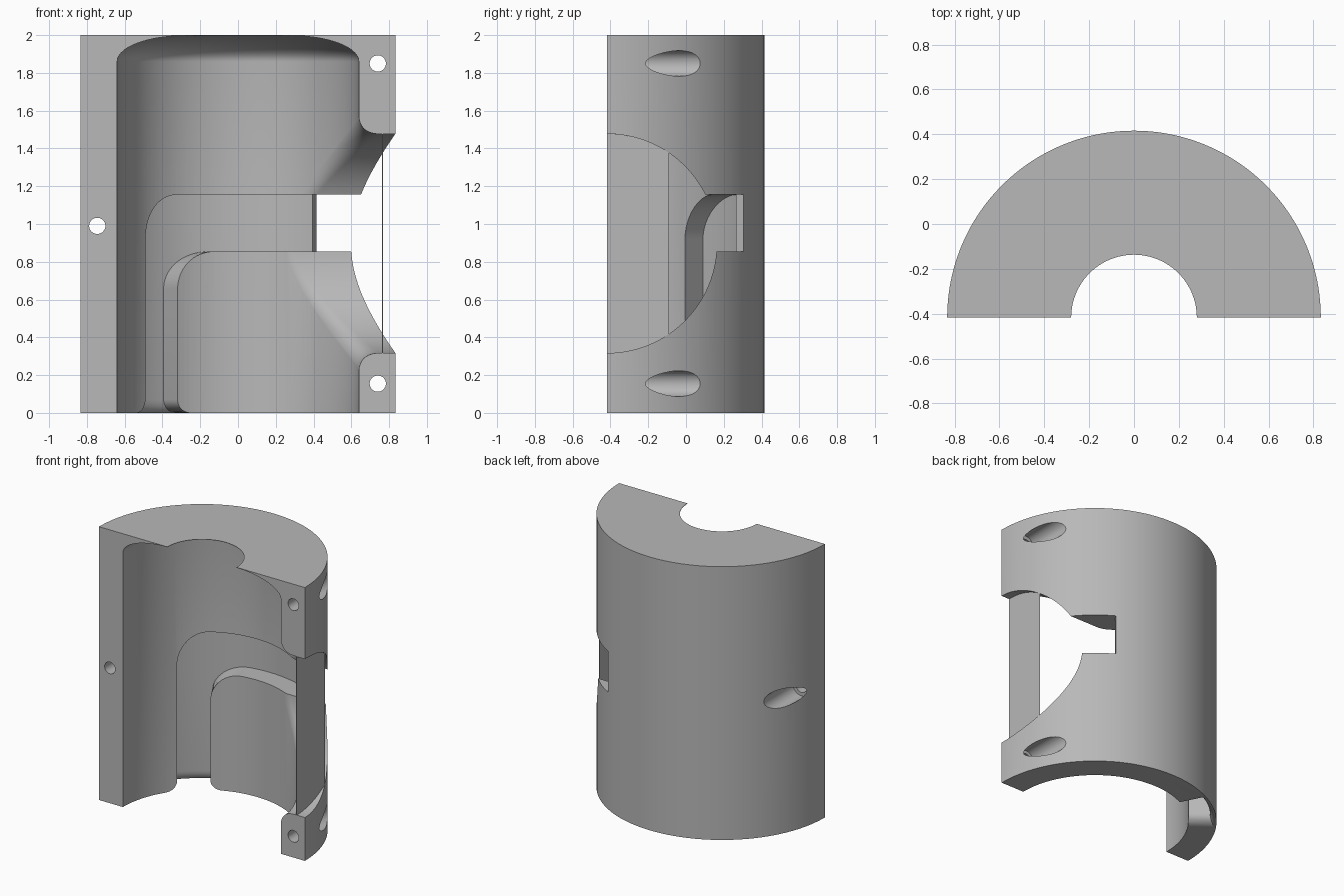
import bpy, bmesh, math
from math import sin, cos, radians, sqrt, pi

cube = bpy.data.objects.get("Cube")
if cube:
    bpy.data.objects.remove(cube)

R_OUT, R_IN, H = 0.833, 0.64, 2.0
Y0 = -0.417                  # flat front plane, also the cylinder axis
PORT_R, PORT_Z = 0.58, 0.897  # side opening
FILLET = 0.11

grey = bpy.data.materials.new("plain grey")
grey.use_nodes = True
grey.diffuse_color = (0.48, 0.48, 0.48, 1)
grey.node_tree.nodes["Principled BSDF"].inputs["Base Color"].default_value = (0.48, 0.48, 0.48, 1)


def loft(name, rings, cyclic=False):
    """Skin a list of equally long closed rings; cap the ends unless cyclic."""
    bm = bmesh.new()
    rows = [[bm.verts.new(p) for p in ring] for ring in rings]
    pairs = list(zip(rows, rows[1:])) + ([(rows[-1], rows[0])] if cyclic else [])
    n = len(rows[0])
    for a, b in pairs:
        for i in range(n):
            j = (i + 1) % n
            bm.faces.new((a[i], a[j], b[j], b[i]))
    if not cyclic:
        bm.faces.new(rows[0])
        bm.faces.new(rows[-1])
    bmesh.ops.recalc_face_normals(bm, faces=bm.faces)
    me = bpy.data.meshes.new(name)
    bm.to_mesh(me)
    bm.free()
    ob = bpy.data.objects.new(name, me)
    bpy.context.collection.objects.link(ob)
    me.materials.append(grey)
    return ob


def polar(r, deg, z):
    """Point at an angle measured from the back, positive toward +x."""
    return (r * sin(radians(deg)), Y0 + r * cos(radians(deg)), z)


def cut(body, cutter):
    cutter.hide_render = True
    mod = body.modifiers.new("cut", 'BOOLEAN')
    mod.operation, mod.solver, mod.object = 'DIFFERENCE', 'EXACT', cutter
    bpy.context.view_layer.objects.active = body
    bpy.ops.object.modifier_apply(modifier=mod.name)
    bpy.data.objects.remove(cutter)


# Half-cylinder shell
N = 96
shell = loft("half_shell", [[polar(R_OUT, -90 + 180 * i / N, z) for i in range(N + 1)]
                            for z in (0, H)])

# Domed cavity, open at the bottom, with a round mouth in the top
dome = [(0.28 + 0.36 * cos(a), 1.86 + 0.137 * sin(a))
        for a in (pi / 2 * i / 14 for i in range(15))]
profile = [(R_IN, -0.1)] + dome + [(0.28, 2.1)]
cut(shell, loft("cavity_cutter", [[polar(r, 360 * i / 144 + 1.25, z) for i in range(144)]
                                  for r, z in profile]))


# Round side port, its inner rim blended into the cavity wall
def wall_x(r, c):
    return sqrt(max(R_IN ** 2 - (r * c) ** 2, 0.0))


def port_section(phi):
    c, s = cos(phi), sin(phi)
    x0 = wall_x(PORT_R, c)
    t = FILLET * math.tan(math.acos(PORT_R * c * c / R_IN) / 2)
    f = t * x0 / math.hypot(PORT_R * c * c, x0)
    x1, r1 = wall_x(PORT_R + f, c) - 0.002, PORT_R + f
    pts = [(1.0, PORT_R)]
    for i in range(11):
        u = i / 10
        pts.append(((1 - u) ** 2 * (x0 + t) + 2 * u * (1 - u) * x0 + u * u * x1,
                    (1 - u * u) * PORT_R + u * u * r1))
    pts.append((0.0, 0.05))
    return [(x, Y0 + r * c, PORT_Z + r * s) for x, r in pts]


sections = [port_section(2 * pi * (i + 0.5) / 120) for i in range(120)]
cut(shell, loft("port_cutter", list(zip(*sections))))

# Bent guide groove: rises from the bottom, turns, and runs out through a slot
FLOOR, LOW, TOP = 0.788, 0.855, 1.155


def groove_ring(a, b, floor):
    line = [(a[0] + (b[0] - a[0]) * k / 8, a[1] + (b[1] - a[1]) * k / 8) for k in range(9)]
    return [polar(0.55, *p) for p in line] + [polar(floor, *p) for p in reversed(line)]


rings = [groove_ring((-57, -0.05), (-23, -0.05), 0.828)]
for i in range(9):                                   # flared foot
    k = 1 - sin(pi / 2 * i / 8)
    z = 0.07 * (1 - cos(pi / 2 * i / 8))
    rings.append(groove_ring((-50 - 7 * k, z), (-30 + 7 * k, z), FLOOR + 0.04 * k))
for i in range(17):                                  # bend
    a = pi / 2 * i / 16
    rings.append(groove_ring((-30 - 20 * cos(a), TOP - 0.24 * (1 - sin(a))),
                             (-11 - 19 * cos(a), LOW - 0.2 * (1 - sin(a))), FLOOR))
for i in range(1, 16):                               # level run
    k = i / 15
    rings.append(groove_ring((-30 + 60 * k, TOP), (-11 + 41 * k, LOW), FLOOR))
for i in range(9):                                   # through slot
    d = 30.1 + 4 * i
    rings.append(groove_ring((d, TOP), (d, LOW), 1.0))
cut(shell, loft("groove_cutter", rings))

# Screw holes, counterbored from the back
for x, z in ((0.74, 1.85), (0.74, 0.155), (-0.745, 0.99)):
    steps = [(0.043, -0.6), (0.043, -0.27), (0.068, -0.27), (0.068, 0.5)]
    cut(shell, loft("screw_cutter", [[(x + r * cos(2 * pi * i / 32), y, z + r * sin(2 * pi * i / 32))
                                      for i in range(32)] for r, y in steps]))

# Thin web standing across the front part of the side port
edge = [(Y0 + 0.327 * i / 12, sqrt(PORT_R ** 2 - (0.327 * i / 12) ** 2)) for i in range(13)]
outline = [(y, PORT_Z + h) for y, h in edge] + [(y, PORT_Z - h) for y, h in reversed(edge)]
web = loft("port_web", [[(x, y, z) for y, z in outline] for x in (0.763, 0.767)])

# Smooth the curved walls, keep the edges crisp
for ob in (shell, web):
    bpy.ops.object.select_all(action='DESELECT')
    ob.select_set(True)
    bpy.context.view_layer.objects.active = ob
    bpy.ops.object.shade_smooth_by_angle(angle=radians(25))
